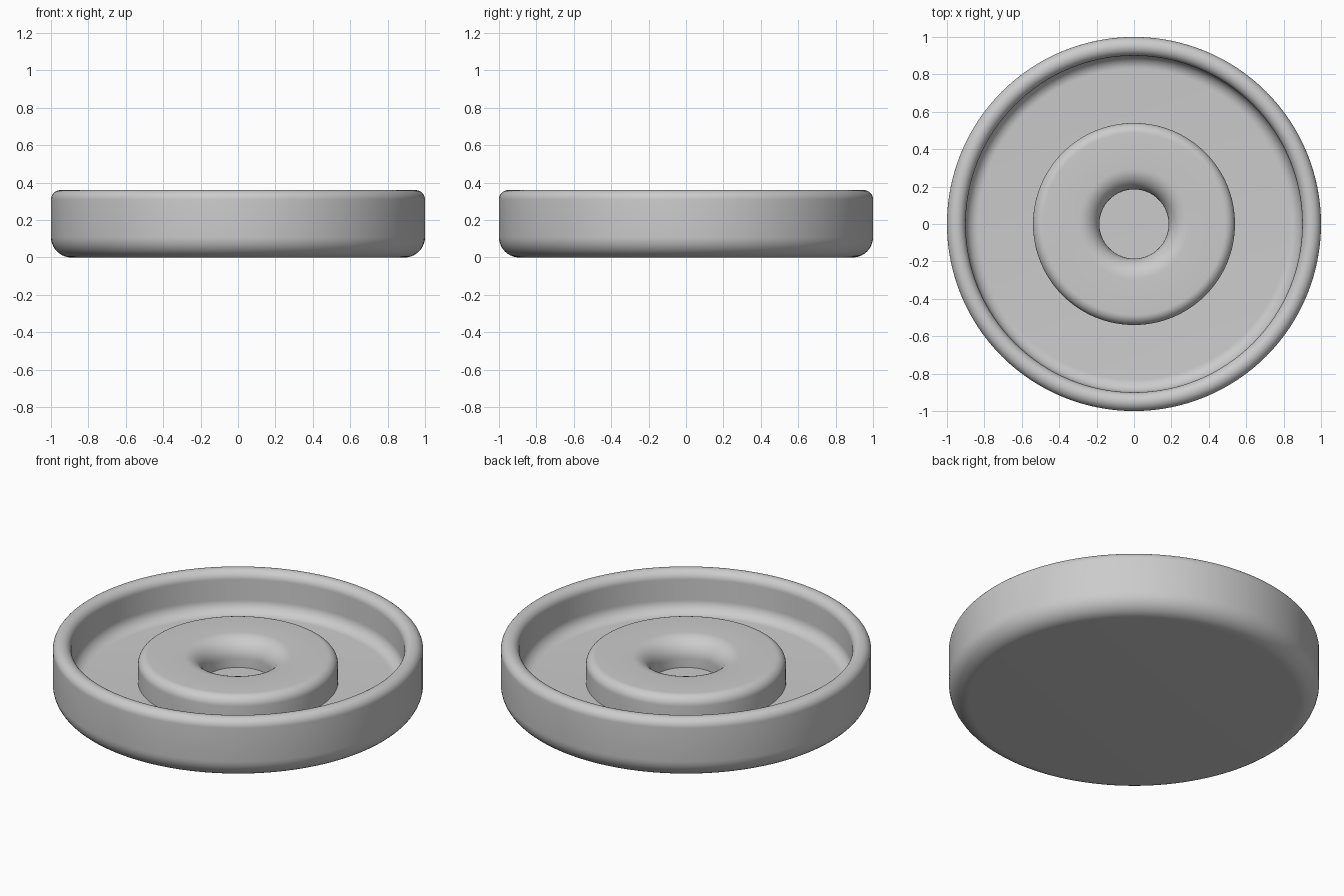
import bpy, bmesh
from math import sin, cos, radians, pi

cube = bpy.data.objects.get("Cube")
if cube:
    bpy.data.objects.remove(cube)

SEGMENTS = 128
HEIGHT, FLOOR, HUB_TOP = 0.36, 0.12, 0.28

grey = bpy.data.materials.new("light_grey")
grey.use_nodes = True
colour = (0.6, 0.6, 0.6, 1)
grey.diffuse_color = colour
grey.node_tree.nodes["Principled BSDF"].inputs["Base Color"].default_value = colour


def arc(r, z, radius, start, end, steps=10):
    """Rounded corner of a profile, as (radius, height) points."""
    angles = [radians(start + (end - start) * i / steps) for i in range(steps + 1)]
    return [(r + radius * cos(a), z + radius * sin(a)) for a in angles]


def lathe(name, profile):
    """Turn a profile about the z axis."""
    bm = bmesh.new()
    verts = [bm.verts.new((r, 0, z)) for r, z in profile]
    edges = [bm.edges.new(pair) for pair in zip(verts, verts[1:])]
    bmesh.ops.spin(bm, geom=verts + edges, cent=(0, 0, 0), axis=(0, 0, 1),
                   angle=2 * pi, steps=SEGMENTS, use_duplicate=False)
    bmesh.ops.remove_doubles(bm, verts=bm.verts, dist=1e-4)
    bmesh.ops.recalc_face_normals(bm, faces=bm.faces)
    mesh = bpy.data.meshes.new(name)
    bm.to_mesh(mesh)
    bm.free()
    mesh.materials.append(grey)
    obj = bpy.data.objects.new(name, mesh)
    bpy.context.collection.objects.link(obj)
    bpy.ops.object.select_all(action="DESELECT")
    obj.select_set(True)
    bpy.context.view_layer.objects.active = obj
    bpy.ops.object.shade_smooth_by_angle(angle=radians(35))
    return obj


# Shallow dish: rounded base edge, full round rim, filleted floor
base_round, rim, fillet = 0.11, 0.05, 0.07
dish = [(0, 0)]
dish += arc(1 - base_round, base_round, base_round, -90, 0)
dish += arc(1 - rim, HEIGHT - rim, rim, 0, 180, 20)
dish += arc(1 - 2 * rim - fillet, FLOOR + fillet, fillet, 0, -90)
dish += [(0, FLOOR)]
lathe("dish", dish)

# Raised centre ring with a flared hole, closed underneath inside the floor
edge, flare, outer, hole, sunk = 0.055, 0.11, 0.54, 0.185, FLOOR - 0.02
ring = [(hole, sunk), (outer, sunk)]
ring += arc(outer - edge, HUB_TOP - edge, edge, 0, 90)
ring += arc(hole + flare, HUB_TOP - flare, flare, 90, 180)
ring += [(hole, sunk)]
lathe("centre_ring", ring)
